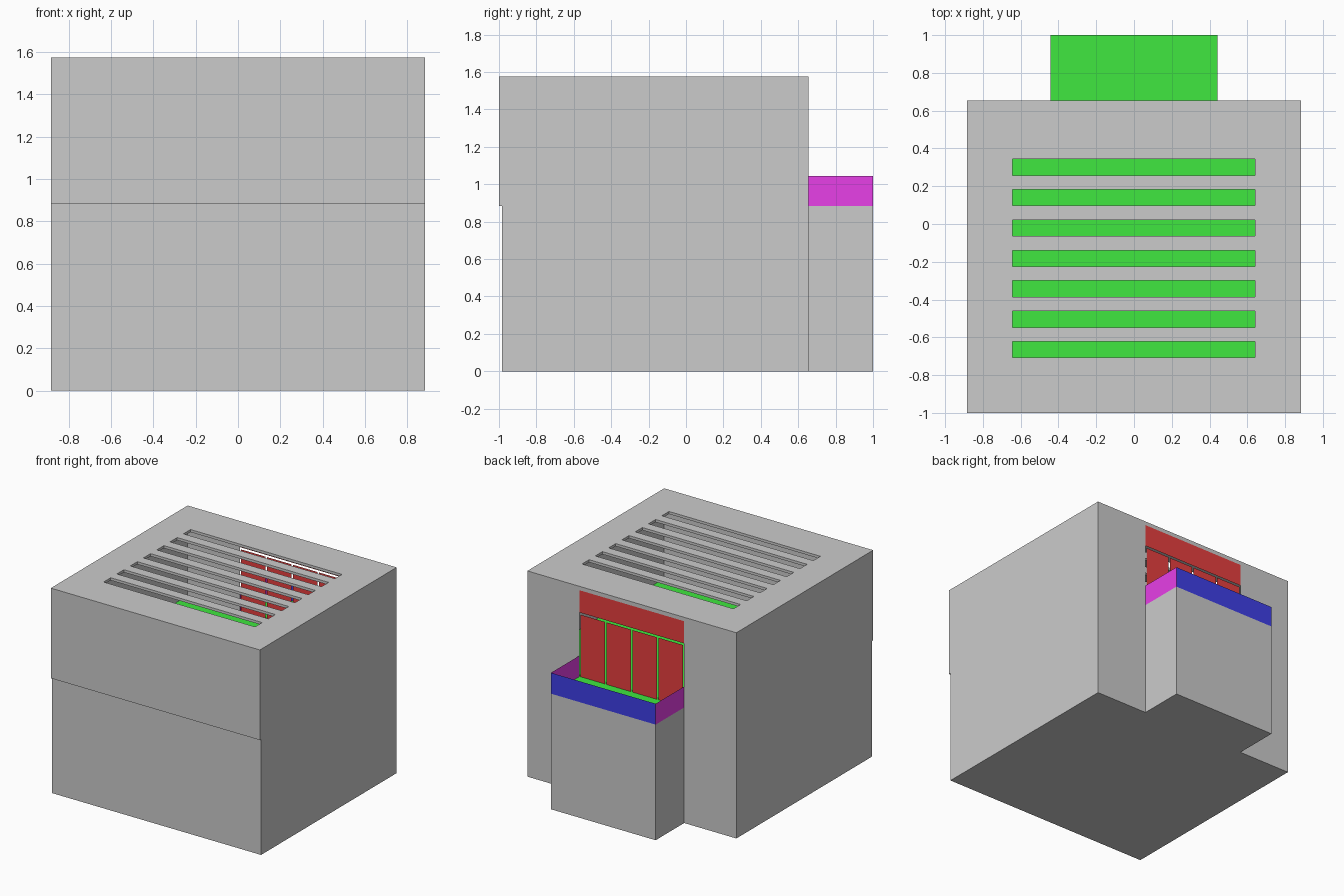
import bpy, bmesh

if "Cube" in bpy.data.objects:
    bpy.data.objects.remove(bpy.data.objects["Cube"])

W, TW = 0.885, 0.443                 # half widths of cabinet and tray
FRONT, LOW_FRONT, BACK, END = -1.0, -0.985, 0.655, 1.0
MID, RIM, TOP = 0.885, 1.045, 1.575


def material(name, rgb):
    m = bpy.data.materials.new(name)
    m.diffuse_color = (*rgb, 1)
    m.use_nodes = True
    m.node_tree.nodes["Principled BSDF"].inputs["Base Color"].default_value = m.diffuse_color
    return m


green = material("green", (0.05, 0.8, 0.05))
red = material("red", (0.8, 0.05, 0.05))
blue = material("blue", (0.05, 0.05, 0.8))
magenta = material("magenta", (0.8, 0.05, 0.8))


def sheets(name, polys, mat=None):
    """Thin surface object made from a list of polygons."""
    bm = bmesh.new()
    for p in polys:
        bm.faces.new([bm.verts.new(v) for v in p])
    bmesh.ops.remove_doubles(bm, verts=bm.verts, dist=1e-5)
    bmesh.ops.recalc_face_normals(bm, faces=bm.faces)
    me = bpy.data.meshes.new(name)
    bm.to_mesh(me)
    bm.free()
    ob = bpy.data.objects.new(name, me)
    bpy.context.collection.objects.link(ob)
    if mat:
        me.materials.append(mat)
    return ob


def rect_y(x0, x1, z0, z1, y):
    return [(x1, y, z0), (x0, y, z0), (x0, y, z1), (x1, y, z1)]


def rect_x(x, y0, y1, z0, z1):
    return [(x, y0, z0), (x, y1, z0), (x, y1, z1), (x, y0, z1)]


def rect_z(x0, x1, y0, y1, z):
    return [(x0, y0, z), (x1, y0, z), (x1, y1, z), (x0, y1, z)]


def tee(y_front, z):
    return [(-W, y_front, z), (W, y_front, z), (W, BACK, z), (TW, BACK, z),
            (TW, END, z), (-TW, END, z), (-TW, BACK, z), (-W, BACK, z)]


# lower cabinet: T-shaped base, open at the top where the floor closes it
lo, hi = tee(LOW_FRONT, 0), tee(LOW_FRONT, MID)
sides = [[lo[i], lo[(i + 1) % 8], hi[(i + 1) % 8], hi[i]] for i in range(8)]
sheets("lower_cabinet", [lo[::-1]] + sides)

# inner floor, running out into the tray
sheets("inner_floor", [tee(LOW_FRONT, MID)], green)

# upper cabinet shell with an opening in the back
o_top = 1.545
sheets("upper_cabinet", [
    rect_y(-W, W, MID, TOP, FRONT),
    rect_x(W, FRONT, BACK, MID, TOP),
    rect_x(-W, FRONT, BACK, MID, TOP),
    rect_y(-W, -TW, MID, TOP, BACK),
    rect_y(TW, W, MID, TOP, BACK),
    rect_y(-TW, TW, o_top, TOP, BACK),
    rect_z(-W, W, FRONT, LOW_FRONT, MID)])

# slotted top panel: grid of cells with the slot cells left out
xs = [-W, -0.643, 0.64, W]
ys = [FRONT]
for i in range(7):
    c = -0.665 + 0.161 * i
    ys += [c - 0.043, c + 0.043]
ys.append(BACK)
cells = [rect_z(xs[i], xs[i + 1], ys[j], ys[j + 1], TOP)
         for i in range(3) for j in range(len(ys) - 1)
         if not (i == 1 and j % 2 == 1)]
top = sheets("slotted_top", cells)
if top.data.polygons[0].normal.z < 0:
    top.data.flip_normals()
solid = top.modifiers.new("thickness", "SOLIDIFY")
solid.thickness = 0.02
solid.offset = -1

# curtain header and four hanging flaps over the opening
sheets("curtain_header", [rect_y(-TW, TW, 1.375, o_top, BACK)], red)
pitch, gap = 0.22, 0.013
for i in range(4):
    x = -0.44 + pitch * i + gap / 2
    sheets(f"curtain_flap_{i + 1}",
           [rect_y(x, x + pitch - gap, MID, 1.36, BACK)], red)

# tray rim
sheets("tray_sides", [rect_x(s * TW, BACK, END, MID, RIM) for s in (-1, 1)], magenta)
sheets("tray_back", [rect_y(-TW, TW, MID, RIM, END)], blue)
